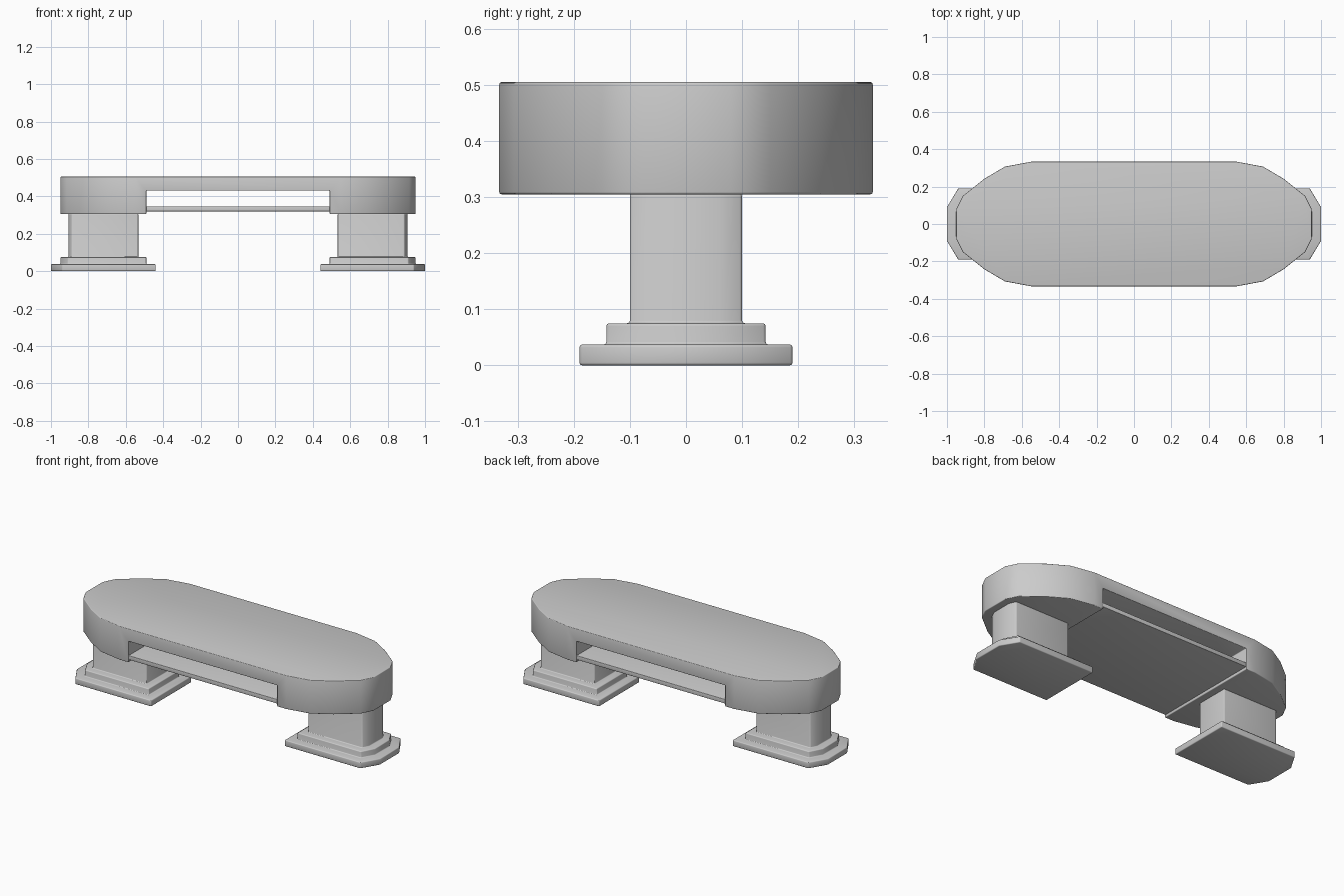
import bpy, bmesh
from math import radians

if "Cube" in bpy.data.objects:
    bpy.data.objects.remove(bpy.data.objects["Cube"])


def loft(name, rings):
    """Closed solid through rings given as (outline, z)."""
    bm = bmesh.new()
    loops = [[bm.verts.new((x, y, z)) for x, y in pts] for pts, z in rings]
    n = len(loops[0])
    for a, b in zip(loops, loops[1:]):
        for i in range(n):
            j = (i + 1) % n
            bm.faces.new((a[i], a[j], b[j], b[i]))
    bm.faces.new(loops[0][::-1])
    bm.faces.new(loops[-1])
    bmesh.ops.recalc_face_normals(bm, faces=bm.faces)
    mesh = bpy.data.meshes.new(name)
    bm.to_mesh(mesh)
    bm.free()
    ob = bpy.data.objects.new(name, mesh)
    bpy.context.collection.objects.link(ob)
    return ob


def rect(hx, hy):
    return [(-hx, -hy), (hx, -hy), (hx, hy), (-hx, hy)]


def finish(ob, width):
    """Soft edges, apply modifiers, smooth shading."""
    bev = ob.modifiers.new("soft_edges", 'BEVEL')
    bev.width = width
    bev.segments = 3
    bev.limit_method = 'ANGLE'
    bev.angle_limit = radians(50)
    bpy.ops.object.select_all(action='DESELECT')
    ob.select_set(True)
    bpy.context.view_layer.objects.active = ob
    for m in list(ob.modifiers):
        bpy.ops.object.modifier_apply(modifier=m.name)
    bpy.ops.object.shade_smooth_by_angle(angle=radians(35))


# Bench top: rounded slab with a slot cut out under the middle
q = [(0.55, -0.333), (0.69, -0.307), (0.80, -0.242), (0.915, -0.15), (0.95, -0.08)]
right = q + [(x, -y) for x, y in reversed(q)]
outline = right + [(-x, -y) for x, y in right]
top = loft("bench_top", [(outline, 0.305), (outline, 0.505)])
cutter = loft("slot_cutter", [(rect(0.49, 0.5), 0.2), (rect(0.49, 0.5), 0.43)])
cutter.hide_render = True
cut = top.modifiers.new("slot", 'BOOLEAN')
cut.operation = 'DIFFERENCE'
cut.solver = 'EXACT'
cut.object = cutter
finish(top, 0.004)
bpy.data.objects.remove(cutter)

# Shelf spanning the slot
shelf = loft("shelf", [(rect(0.492, 0.33), 0.32), (rect(0.492, 0.33), 0.345)])
finish(shelf, 0.002)


# Stepped pedestal legs, square inside and chamfered outside
def plan(x0, x1, hy, cx, cy):
    return [(x0, -hy), (x1 - cx, -hy), (x1, cy - hy),
            (x1, hy - cy), (x1 - cx, hy), (x0, hy)]


foot = plan(0.44, 1.0, 0.19, 0.06, 0.10)
step = plan(0.49, 0.95, 0.142, 0.04, 0.075)
post = plan(0.533, 0.907, 0.10, 0.018, 0.04)
rings = [(foot, 0.0), (foot, 0.037), (step, 0.037),
         (step, 0.075), (post, 0.075), (post, 0.306)]
for side, s in (("right", 1), ("left", -1)):
    leg = loft(side + "_leg", [([(s * x, y) for x, y in p], z) for p, z in rings])
    finish(leg, 0.005)
